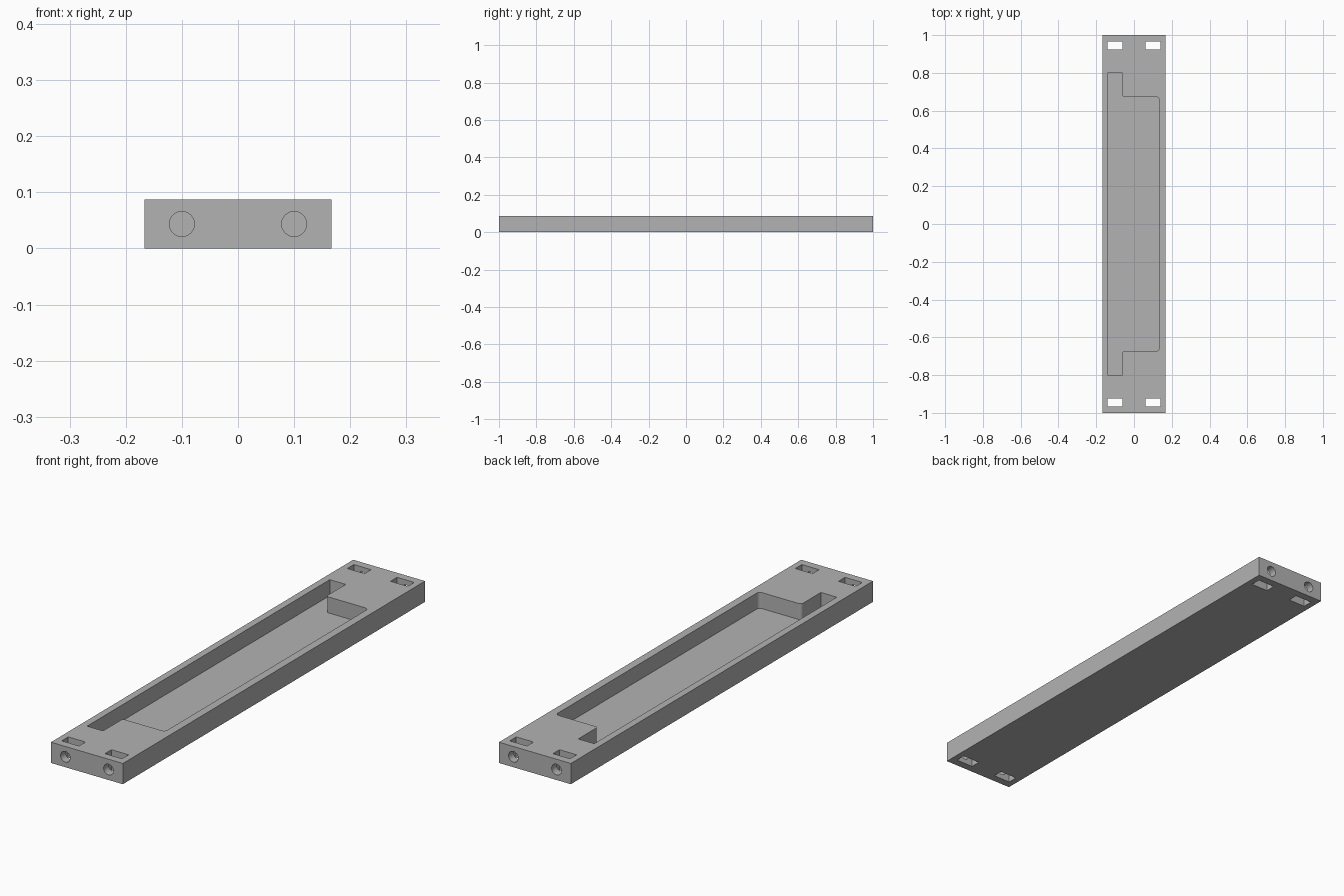
import bpy, bmesh, math
from mathutils import Matrix, Vector

if "Cube" in bpy.data.objects:
    bpy.data.objects.remove(bpy.data.objects["Cube"], do_unlink=True)

WIDTH, LENGTH, HEIGHT = 0.333, 2.0, 0.087
FLOOR = 0.02

grey = bpy.data.materials.new("plain grey")
grey.use_nodes = True
color = (0.45, 0.45, 0.45, 1)
grey.diffuse_color = color
grey.node_tree.nodes["Principled BSDF"].inputs["Base Color"].default_value = color


def make_object(name, bm):
    bmesh.ops.recalc_face_normals(bm, faces=bm.faces)
    mesh = bpy.data.meshes.new(name)
    bm.to_mesh(mesh)
    bm.free()
    mesh.materials.append(grey)
    obj = bpy.data.objects.new(name, mesh)
    bpy.context.collection.objects.link(obj)
    return obj


def box(name, center, size):
    bm = bmesh.new()
    bmesh.ops.create_cube(bm, size=1, matrix=Matrix.Translation(center) @ Matrix.Diagonal((*size, 1)))
    return make_object(name, bm)


def cylinder_y(name, center, radius, depth):
    bm = bmesh.new()
    matrix = Matrix.Translation(center) @ Matrix.Rotation(math.pi / 2, 4, "X")
    bmesh.ops.create_cone(bm, cap_ends=True, segments=40, radius1=radius,
                          radius2=radius, depth=depth, matrix=matrix)
    return make_object(name, bm)


def rounded_prism(name, corners, bottom, top, steps=5):
    """Extrude an outline of (x, y, corner radius)."""
    points = []
    for i, (x, y, r) in enumerate(corners):
        p = Vector((x, y))
        if r == 0:
            points.append(p)
            continue
        before = (Vector(corners[i - 1][:2]) - p).normalized() * r
        after = (Vector(corners[(i + 1) % len(corners)][:2]) - p).normalized() * r
        for s in range(steps + 1):
            a = math.pi / 2 * s / steps
            points.append(p + before * (1 - math.sin(a)) + after * (1 - math.cos(a)))
    bm = bmesh.new()
    face = bm.faces.new([bm.verts.new((p.x, p.y, bottom)) for p in points])
    extruded = bmesh.ops.extrude_face_region(bm, geom=[face])["geom"]
    bmesh.ops.translate(bm, vec=(0, 0, top - bottom),
                        verts=[v for v in extruded if isinstance(v, bmesh.types.BMVert)])
    return make_object(name, bm)


def cut(target, cutter):
    mod = target.modifiers.new("cut", "BOOLEAN")
    mod.operation = "DIFFERENCE"
    mod.solver = "EXACT"
    mod.object = cutter
    bpy.context.view_layer.objects.active = target
    bpy.ops.object.modifier_apply(modifier=mod.name)
    bpy.data.objects.remove(cutter, do_unlink=True)


# Solid tray block
tray = box("tray", (0, 0, HEIGHT / 2), (WIDTH, LENGTH, HEIGHT))

# Recess with a narrow channel running past both ends on the right side
half = [(-0.137, 0.803, 0), (-0.063, 0.803, 0), (-0.063, 0.673, 0.012), (0.133, 0.673, 0.015)]
outline = half + [(x, -y, r) for x, y, r in reversed(half)]
cut(tray, rounded_prism("recess_cutter", outline, FLOOR, HEIGHT + 0.05))

# Nut slots through the tray, and screw holes from each end into them
for end in (-1, 1):
    for side in (-0.1, 0.1):
        cut(tray, box("slot_cutter", (side, end * 0.945, HEIGHT / 2), (0.08, 0.043, 0.2)))
        cut(tray, cylinder_y("hole_cutter", (side, end * 0.995, HEIGHT / 2), 0.0223, 0.1))

# Smooth only the hole walls and rounded corners
bpy.ops.object.select_all(action="DESELECT")
tray.select_set(True)
bpy.context.view_layer.objects.active = tray
bpy.ops.object.shade_smooth_by_angle(angle=math.radians(30))
